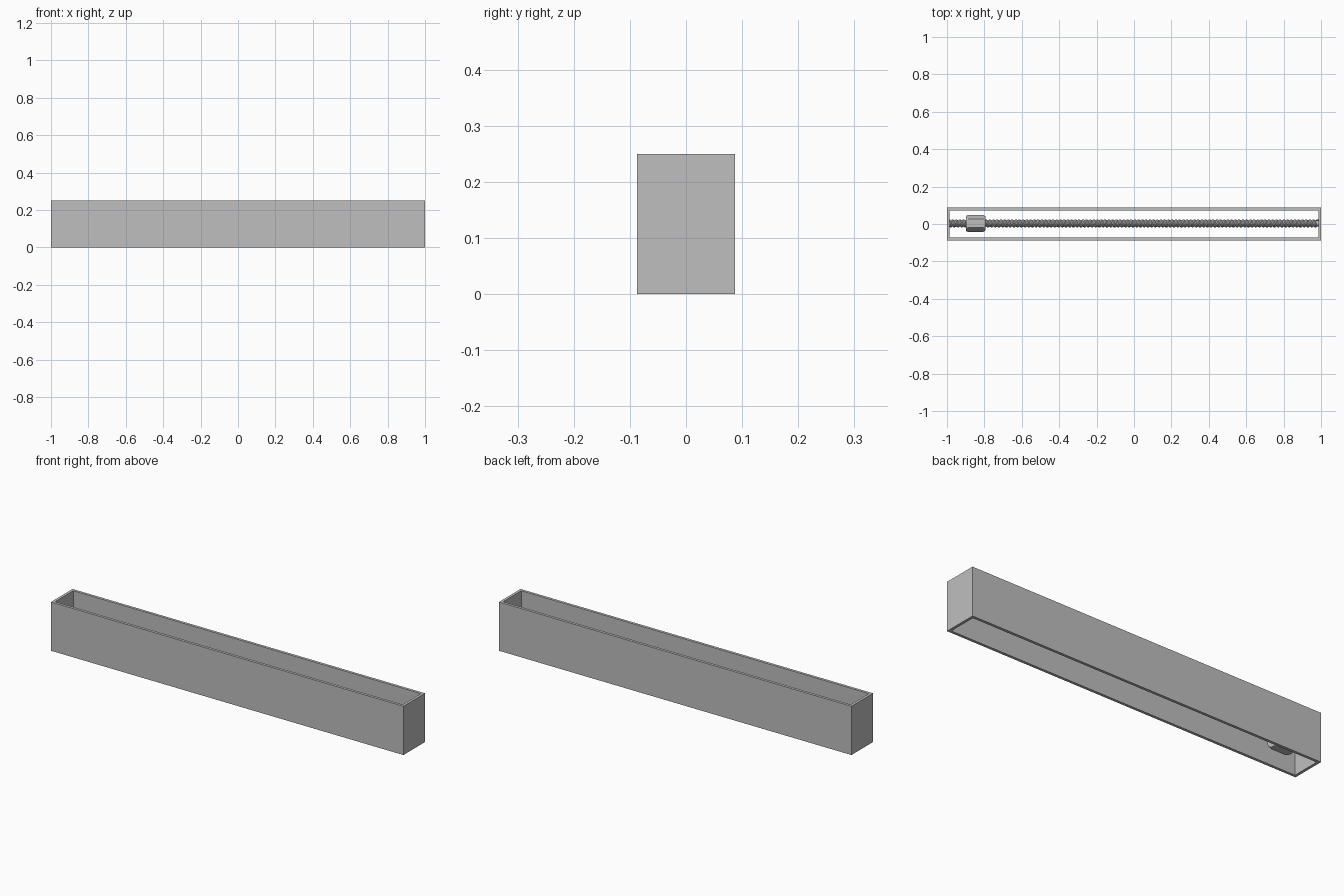
import bpy, bmesh
from math import cos, sin, pi, radians

cube = bpy.data.objects.get("Cube")
if cube:
    bpy.data.objects.remove(cube, do_unlink=True)

grey = bpy.data.materials.new("plain grey metal")
grey.use_nodes = True
colour = (0.52, 0.52, 0.52, 1)
grey.diffuse_color = colour
grey.node_tree.nodes["Principled BSDF"].inputs["Base Color"].default_value = colour

LENGTH, WIDTH, HEIGHT, WALL = 2.0, 0.175, 0.25, 0.014
AXIS_Y, AXIS_Z = 0.003, 0.08


def finish(bm, name):
    bmesh.ops.remove_doubles(bm, verts=bm.verts, dist=1e-5)
    bmesh.ops.recalc_face_normals(bm, faces=bm.faces)
    mesh = bpy.data.meshes.new(name)
    bm.to_mesh(mesh)
    bm.free()
    mesh.materials.append(grey)
    obj = bpy.data.objects.new(name, mesh)
    bpy.context.collection.objects.link(obj)
    return obj


def skin(bm, rings, closed):
    """Join neighbouring rings of vertices with quads."""
    for a, b in zip(rings, rings[1:]):
        n = len(a)
        for i in range(n if closed else n - 1):
            j = (i + 1) % n
            bm.faces.new((a[i], a[j], b[j], b[i]))


def around(bm, x, radius, angle):
    return bm.verts.new((x, AXIS_Y + radius * cos(angle), AXIS_Z + radius * sin(angle)))


# Rectangular housing, open above and below
bm = bmesh.new()
rings = []
for inset, z in ((0, 0), (0, HEIGHT), (WALL, HEIGHT), (WALL, 0), (0, 0)):
    hx, hy = LENGTH / 2 - inset, WIDTH / 2 - inset
    rings.append([bm.verts.new((sx * hx, sy * hy, z))
                  for sx, sy in ((-1, -1), (1, -1), (1, 1), (-1, 1))])
skin(bm, rings, True)
finish(bm, "housing")

# Lead screw: a V-shaped thread swept along a helix
PITCH, TURNS, STEPS, ROOT, CREST = 0.0199, 99, 20, 0.016, 0.0215
bm = bmesh.new()
rings = []
for i in range(TURNS * STEPS + 1):
    angle = 2 * pi * i / STEPS
    start = -LENGTH / 2 + PITCH * i / STEPS
    rings.append([around(bm, start + PITCH * t, r, angle)
                  for t, r in ((0, ROOT), (0.35, CREST), (0.65, CREST), (1, ROOT))])
skin(bm, rings, False)
finish(bm, "screw_thread")

# Solid core of the lead screw
bm = bmesh.new()
rings = [[around(bm, x, ROOT, 2 * pi * i / STEPS) for i in range(STEPS)]
         for x in (-LENGTH / 2, LENGTH / 2 - WALL / 2)]
skin(bm, rings, True)
for ring in rings:
    bm.faces.new(ring)
finish(bm, "screw_core")

# Hexagonal nut with a conical chamfer on both ends
NUT_X, NUT_HALF, CORNER, SIDES = -0.847, 0.052, 0.0455, 48
APOTHEM = CORNER * cos(radians(30))
bm = bmesh.new()
rings = []
for offset, limit in ((-1, 0.85), (-0.93, 0.91), (-0.8, 1), (0.8, 1), (0.93, 0.91), (1, 0.85)):
    ring = []
    for i in range(SIDES):
        angle = 2 * pi * i / SIDES
        flat = APOTHEM / cos(angle % (pi / 3) - pi / 6)
        ring.append(around(bm, NUT_X + offset * NUT_HALF, min(flat, limit * CORNER), angle))
    rings.append(ring)
skin(bm, rings, True)
bm.faces.new(rings[0])
bm.faces.new(rings[-1])
finish(bm, "hex_nut")
